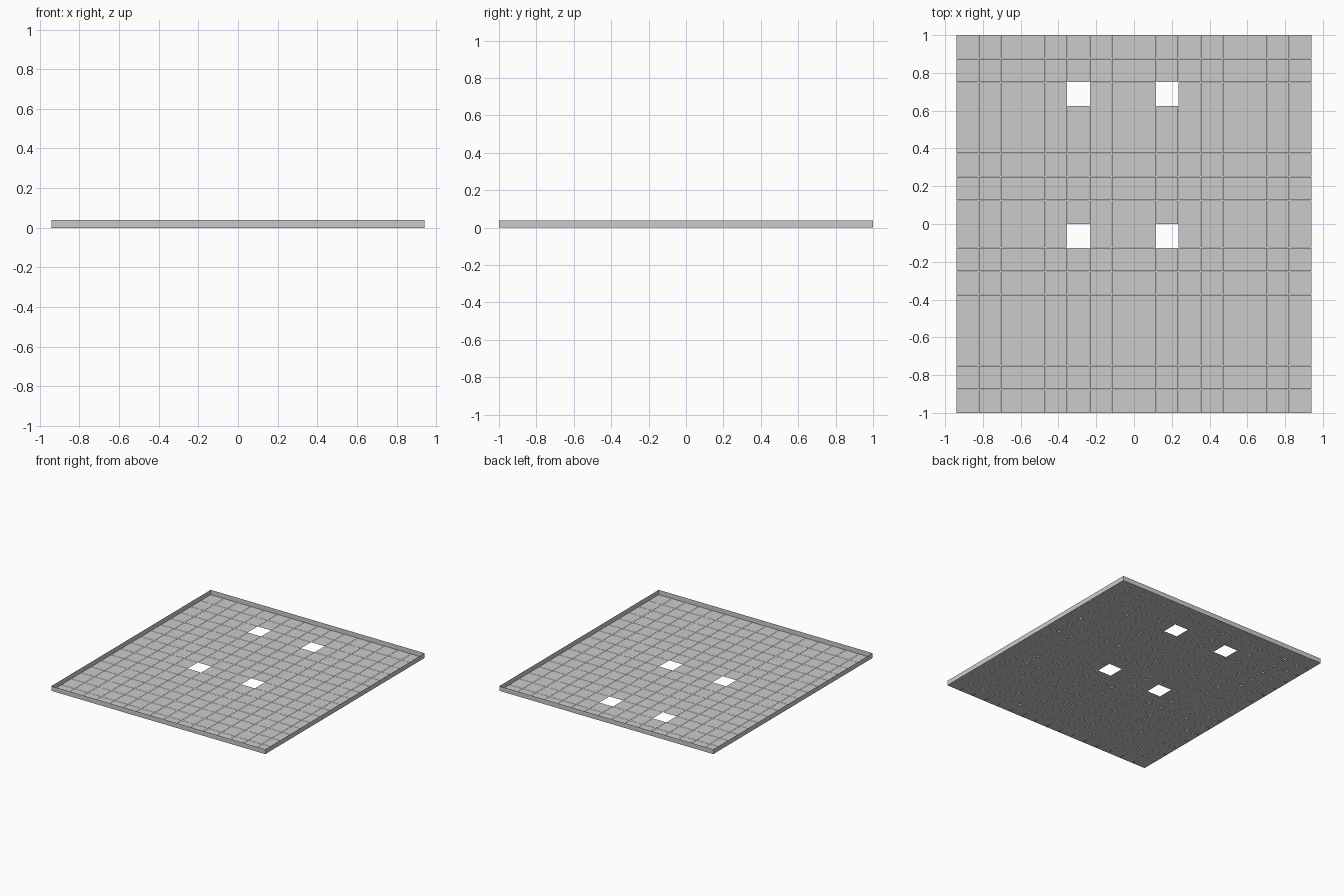
import bpy, bmesh

if "Cube" in bpy.data.objects:
    bpy.data.objects.remove(bpy.data.objects["Cube"])

HALF_X, HALF_Y = 0.94, 1.0
RIM_H = 0.038
N = 16
GAP = 0.001            # half of the seam between two tiles
HOLES = {(5, 7), (9, 7), (5, 13), (9, 13)}


def make_object(name, bm):
    mesh = bpy.data.meshes.new(name)
    bm.to_mesh(mesh)
    bm.free()
    obj = bpy.data.objects.new(name, mesh)
    bpy.context.collection.objects.link(obj)
    return obj


def quad(bm, points):
    bm.faces.new([bm.verts.new(p) for p in points])


# Floor: thin square tiles with hairline seams, four tiles left out
bm = bmesh.new()
dx, dy = 2 * HALF_X / N, 2 * HALF_Y / N
for i in range(N):
    for j in range(N):
        if (i, j) in HOLES:
            continue
        x0 = -HALF_X + i * dx + (GAP if i else 0)
        x1 = -HALF_X + (i + 1) * dx - (GAP if i < N - 1 else 0)
        y0 = -HALF_Y + j * dy + (GAP if j else 0)
        y1 = -HALF_Y + (j + 1) * dy - (GAP if j < N - 1 else 0)
        quad(bm, [(x0, y0, 0), (x1, y0, 0), (x1, y1, 0), (x0, y1, 0)])
make_object("floor_tiles", bm)

# Rim: sheet-thin upright wall around the edge
bm = bmesh.new()
corners = [(-HALF_X, -HALF_Y), (HALF_X, -HALF_Y), (HALF_X, HALF_Y), (-HALF_X, HALF_Y)]
low = [bm.verts.new((x, y, 0)) for x, y in corners]
high = [bm.verts.new((x, y, RIM_H)) for x, y in corners]
for k in range(4):
    n = (k + 1) % 4
    bm.faces.new([low[k], low[n], high[n], high[k]])
make_object("rim", bm)
